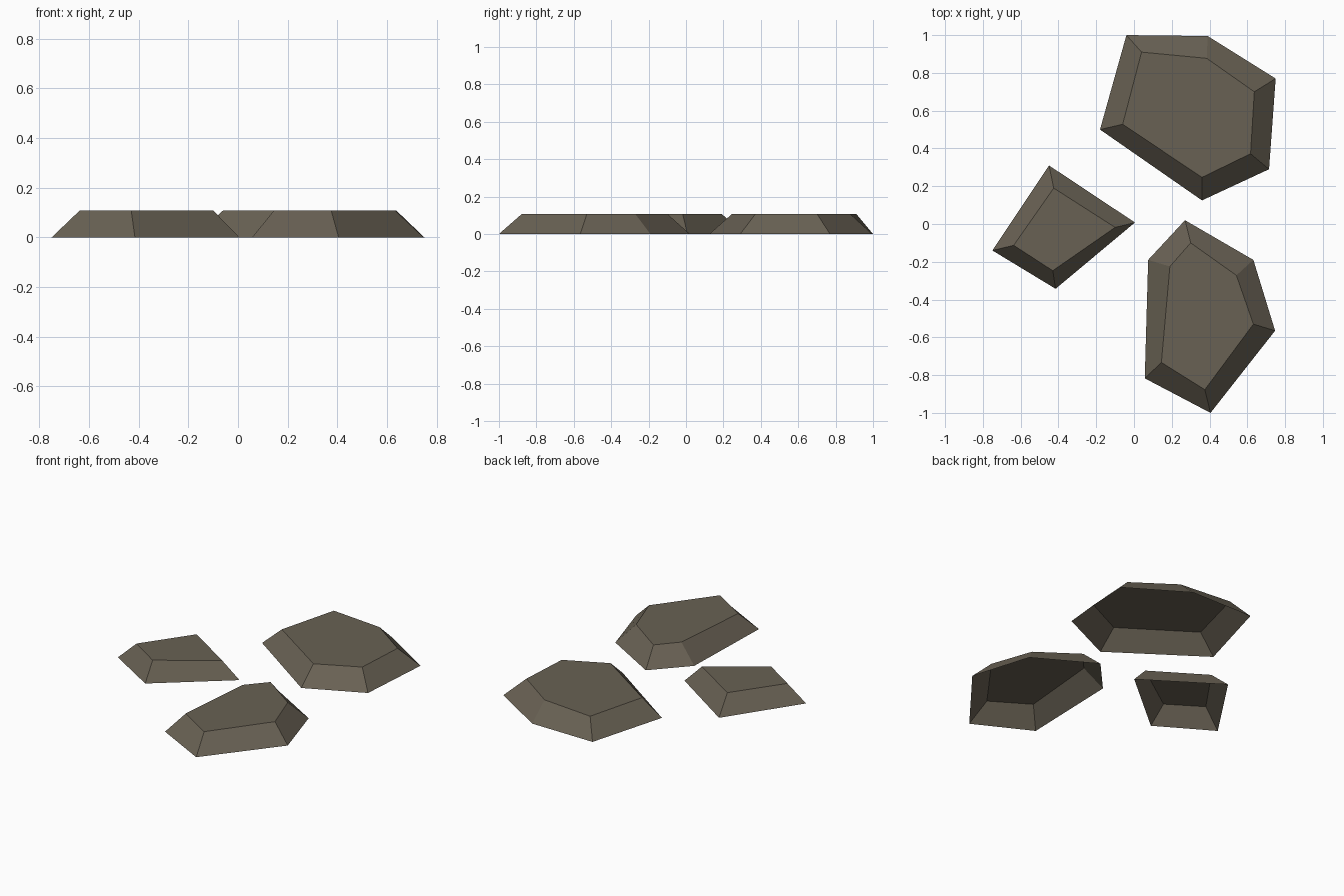
import bpy, bmesh

if "Cube" in bpy.data.objects:
    bpy.data.objects.remove(bpy.data.objects["Cube"])

HEIGHT = 0.108

stone = bpy.data.materials.new("brown grey stone")
stone.diffuse_color = (0.14, 0.12, 0.088, 1)
stone.use_nodes = True
stone.node_tree.nodes["Principled BSDF"].inputs["Base Color"].default_value = stone.diffuse_color


def paving_stone(name, base, top):
    """Low slab, open underneath: bevelled sides from base outline to top outline."""
    bm = bmesh.new()
    low = [bm.verts.new((x, y, 0)) for x, y in base]
    high = [bm.verts.new((x, y, HEIGHT)) for x, y in top]
    bm.faces.new(high)
    n = len(low)
    for i in range(n):
        j = (i + 1) % n
        bm.faces.new((low[i], low[j], high[j], high[i]))
    # outlines are listed clockwise, so turn the faces outward
    bmesh.ops.reverse_faces(bm, faces=bm.faces[:])
    mesh = bpy.data.meshes.new(name)
    bm.to_mesh(mesh)
    bm.free()
    mesh.materials.append(stone)
    obj = bpy.data.objects.new(name, mesh)
    bpy.context.collection.objects.link(obj)


# Large six-sided stone at the back
paving_stone(
    "back_stone",
    [(-0.04, 1.0), (0.39, 0.995), (0.75, 0.77), (0.715, 0.29), (0.36, 0.125), (-0.18, 0.50)],
    [(0.04, 0.91), (0.385, 0.877), (0.637, 0.70), (0.617, 0.372), (0.36, 0.247), (-0.06, 0.528)])

# Small four-sided stone on the left
paving_stone(
    "left_stone",
    [(-0.45, 0.31), (0.005, 0.008), (-0.415, -0.343), (-0.75, -0.14)],
    [(-0.425, 0.19), (-0.10, -0.018), (-0.43, -0.247), (-0.637, -0.113)])

# Long six-sided stone at the front
paving_stone(
    "front_stone",
    [(0.27, 0.02), (0.632, -0.19), (0.747, -0.565), (0.405, -1.0), (0.057, -0.817), (0.075, -0.19)],
    [(0.30, -0.10), (0.542, -0.272), (0.632, -0.53), (0.375, -0.877), (0.145, -0.733), (0.19, -0.225)])
